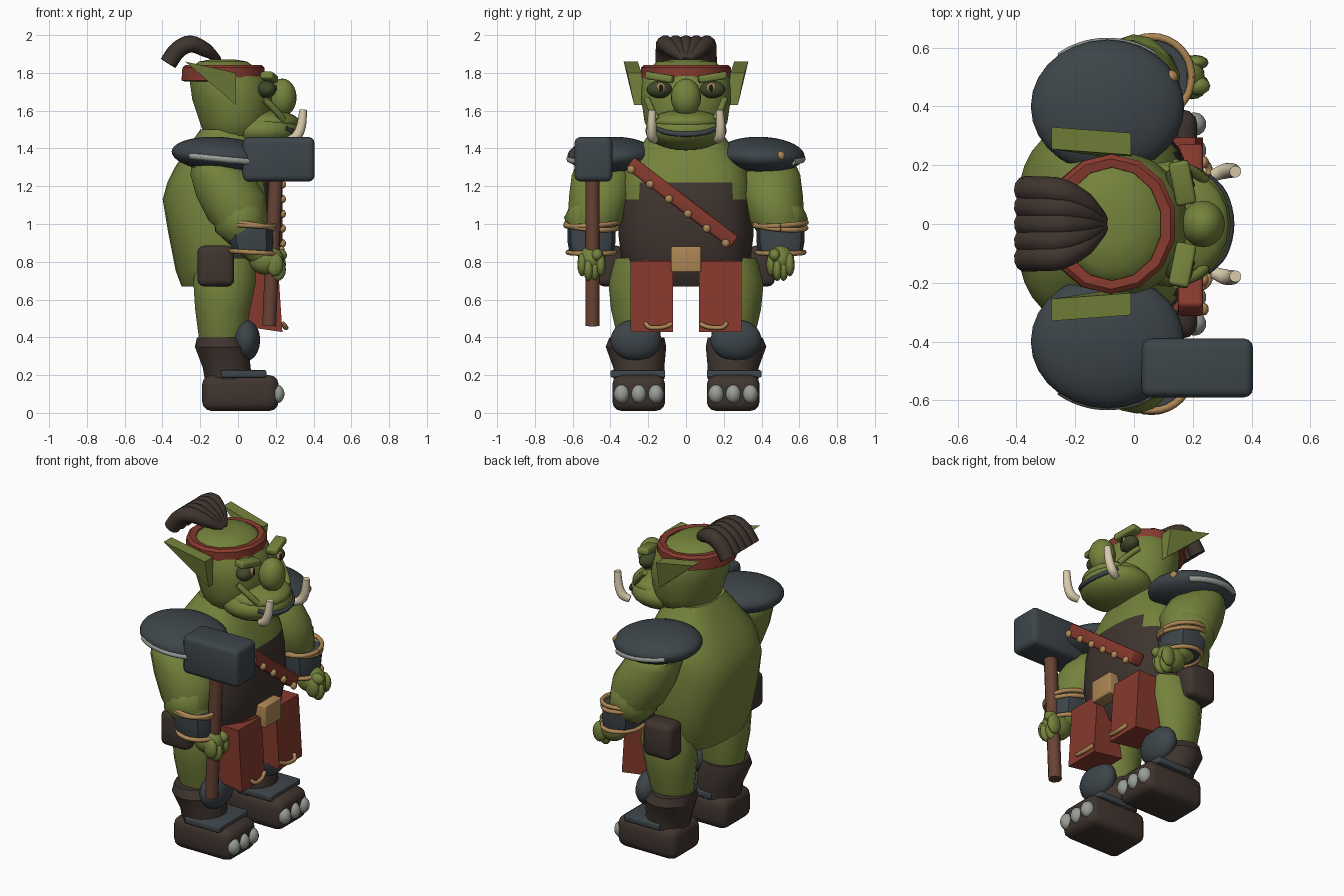
import bpy, bmesh, math
from mathutils import Vector, Matrix, Euler

if "Cube" in bpy.data.objects:
    bpy.data.objects.remove(bpy.data.objects["Cube"])

COLORS = {
    "green skin": (0.175, 0.225, 0.045), "dark socket": (0.05, 0.065, 0.022),
    "dark leather": (0.05, 0.035, 0.028), "red cloth": (0.24, 0.042, 0.027),
    "slate metal": (0.047, 0.06, 0.068), "pale grey": (0.32, 0.34, 0.31),
    "gold rope": (0.42, 0.24, 0.09), "ivory": (0.70, 0.60, 0.42),
    "wood": (0.14, 0.055, 0.034), "black": (0.01, 0.01, 0.01)}
MATS = {}
for n, c in COLORS.items():
    MATS[n] = bpy.data.materials.new(n)
    MATS[n].diffuse_color = (*c, 1)
G, SOCK, LEA, RED, SLATE, GREY, GOLD, IVORY, WOOD, BLACK = COLORS


def finish(name, bm, mat, angle=35, bevel=0):
    if bevel:
        bmesh.ops.bevel(bm, geom=bm.edges[:], offset=bevel, segments=3, profile=0.5, affect='EDGES')
    bmesh.ops.recalc_face_normals(bm, faces=bm.faces[:])
    me = bpy.data.meshes.new(name)
    bm.to_mesh(me)
    bm.free()
    me.materials.append(MATS[mat])
    me.shade_smooth()
    me.set_sharp_from_angle(angle=math.radians(angle))
    ob = bpy.data.objects.new(name, me)
    bpy.context.collection.objects.link(ob)
    return ob


def skin(name, rings, mat, angle=35):
    bm = bmesh.new()
    vs = [[bm.verts.new(p) for p in r] for r in rings]
    n = len(vs[0])
    for a, b in zip(vs, vs[1:]):
        for i in range(n):
            bm.faces.new((a[i], a[(i + 1) % n], b[(i + 1) % n], b[i]))
    bm.faces.new(vs[0])
    bm.faces.new(vs[-1])
    return finish(name, bm, mat, angle)


def loft(name, rows, mat, n=24, power=1.0, angle=35):
    """Rows are (z, back x, front x, y centre, y radius)."""
    rings = []
    for z, x0, x1, cy, ry in rows:
        ring = []
        for i in range(n):
            a = 2 * math.pi * (i + 0.5) / n
            c, s = math.cos(a), math.sin(a)
            c, s = (math.copysign(abs(v) ** power, v) for v in (c, s))
            ring.append(((x0 + x1) / 2 + c * (x1 - x0) / 2, cy + s * ry, z))
        rings.append(ring)
    return skin(name, rings, mat, angle)


def tube(name, pts, radii, mat, n=12, sub=4):
    """Round tube along a smoothed path with a radius at each point."""
    P = [Vector(p) for p in pts]
    if not isinstance(radii, (list, tuple)):
        radii = [radii] * len(P)
    path = []
    for i in range(len(P) - 1):
        a, b, c, d = P[max(i - 1, 0)], P[i], P[i + 1], P[min(i + 2, len(P) - 1)]
        for k in range(sub):
            t = k / sub
            p = 0.5 * (2 * b + (c - a) * t + (2 * a - 5 * b + 4 * c - d) * t * t + (3 * b - a - 3 * c + d) * t ** 3)
            path.append((p, radii[i] * (1 - t) + radii[i + 1] * t))
    path.append((P[-1], radii[-1]))
    rings, side = [], None
    for i, (p, r) in enumerate(path):
        d = (path[min(i + 1, len(path) - 1)][0] - path[max(i - 1, 0)][0]).normalized()
        side = (side or d.orthogonal())
        side = (side - d * side.dot(d)).normalized()
        up = d.cross(side)
        rings.append([p + r * (math.cos(2 * math.pi * k / n) * side + math.sin(2 * math.pi * k / n) * up)
                      for k in range(n)])
    return skin(name, rings, mat, 60)


def xform(loc, size, rot):
    return Matrix.LocRotScale(Vector(loc), Euler(rot), Vector(size))


def ball(name, loc, size, mat, rot=(0, 0, 0), n=20):
    bm = bmesh.new()
    bmesh.ops.create_uvsphere(bm, u_segments=n, v_segments=n * 2 // 3, radius=1, matrix=xform(loc, size, rot))
    return finish(name, bm, mat, 60)


def box(name, lo, hi, mat, bevel=0, rot=(0, 0, 0)):
    lo, hi = Vector(lo), Vector(hi)
    bm = bmesh.new()
    bmesh.ops.create_cube(bm, size=1, matrix=xform((lo + hi) / 2, hi - lo, rot))
    return finish(name, bm, mat, 35, bevel)


def yb(s, a, b):
    return (min(s * a, s * b), max(s * a, s * b))


def rope(name, loc, rx, ry, r, tilt, roll=0):
    rot = Euler((roll, tilt, 0)).to_matrix()
    pts = [Vector(loc) + rot @ Vector((rx * math.cos(a), ry * math.sin(a), 0))
           for a in [2 * math.pi * i / 16 for i in range(17)]]
    tube(name, pts, r, GOLD, 8, 2)


# Torso with leather vest on the lower front
torso = loft("torso", [(.67, -.30, .12, 0, .29), (.75, -.33, .17, 0, .335), (.95, -.37, .205, 0, .36),
                       (1.13, -.40, .20, 0, .35), (1.22, -.375, .18, 0, .345), (1.30, -.335, .15, 0, .325),
                       (1.40, -.27, .11, 0, .25), (1.50, -.20, .06, 0, .18)], G, 32, .75)
torso.data.materials.append(MATS[LEA])
for f in torso.data.polygons:
    if f.center.x > -.08 and f.center.z < 1.22 and f.normal.z > -.9 and (f.center.z < 1.13 or abs(f.center.y) < .26):
        f.material_index = 1

# Head, headband, muzzle and nose
loft("head", [(1.43, -.15, .10, 0, .14), (1.47, -.18, .14, 0, .19), (1.54, -.205, .17, 0, .222),
              (1.66, -.245, .185, 0, .24), (1.77, -.26, .155, 0, .235), (1.825, -.25, .10, 0, .197),
              (1.86, -.21, .05, 0, .155), (1.872, -.14, -.02, 0, .07)], G, 20)
loft("headband", [(1.755, -.29, .13, 0, .22), (1.76, -.305, .145, 0, .238), (1.828, -.30, .145, 0, .238),
                  (1.842, -.285, .13, 0, .222), (1.838, -.245, .095, 0, .193), (1.80, -.24, .09, 0, .19)], RED, 14)
ball("muzzle", (.13, 0, 1.495), (.20, .215, .105), G, n=24)
ball("upper_lip", (.15, 0, 1.54), (.175, .19, .065), G)
ball("nose", (.235, 0, 1.67), (.075, .08, .1), G)
tube("mouth", [(.25, -.16, 1.508), (.305, -.10, 1.484), (.328, 0, 1.475), (.305, .10, 1.484), (.25, .16, 1.508)],
     .014, SLATE, 8)

# Swept topknot strands
for i in range(-2, 3):
    y = i * .055
    tube("hair_strand", [(-.10, y * .1, 1.87), (-.17, y * .65, 1.92), (-.25, y, 1.953), (-.32, y * 1.05, 1.92),
                         (-.37, y * 1.07, 1.85)], [.014, .038, .046, .046, .046], LEA, 12)

for s in (1, -1):
    # Ears
    bm = bmesh.new()
    tri = [(-.28, 1.86, .255, .33), (-.01, 1.80, .235, .31), (-.01, 1.63, .215, .275)]
    a, b = ([bm.verts.new((t[0], s * t[k], t[1])) for t in tri] for k in (2, 3))
    bm.faces.new(a)
    bm.faces.new(b)
    for i in range(3):
        bm.faces.new((a[i], a[(i + 1) % 3], b[(i + 1) % 3], b[i]))
    finish("ear", bm, G)

    # Eyes, brows, cheek folds and tusks
    ball("eye_socket", (.15, s * .14, 1.712), (.05, .07, .046), SOCK, (0, 0, -s * .25))
    ball("iris", (.183, s * .135, 1.72), (.021, .027, .027), GOLD)
    ball("pupil", (.199, s * .133, 1.72), (.008, .012, .018), BLACK)
    box("brow", (.13, s * .14 - .075, 1.757), (.20, s * .14 + .075, 1.797), G, .012, (s * .16, 0, s * .2))
    tube("cheek_fold", [(.14, s * .205, 1.66), (.20, s * .18, 1.60), (.24, s * .15, 1.55)], .018, G, 8)
    tube("tusk", [(.27, s * .165, 1.445), (.31, s * .18, 1.465), (.335, s * .182, 1.52), (.345, s * .178, 1.605)],
         [.02, .027, .025, .02], IVORY, 12)

    # Shoulder plate with rim and stud
    ball("shoulder_plate", (-.09, s * .40, 1.367), (.262, .228, .093), SLATE, (-s * .04, .07, 0), 28)
    rim = [math.radians(d) for d in range(50, 137, 8)]
    tube("shoulder_rim", [(-.09 + .25 * math.cos(t), s * (.40 + .216 * math.sin(t)), 1.345 - .025 * math.cos(t))
                          for t in rim], .018, GREY, 8, 2)
    ball("shoulder_stud", (.125, s * .50, 1.36), (.026, .025, .025), GOLD, n=10)

    # Arms
    c = s * .5
    loft("upper_arm", [(1.36, -.19, -.02, s * .42, .12), (1.30, -.25, .02, s * .44, .15),
                       (1.26, -.255, .08, s * .445, .163),
                       (1.15, -.225, .15, s * .455, .167), (1.02, -.16, .16, s * .48, .15),
                       (.92, -.05, .12, s * .50, .10)], G, 16)
    tube("forearm", [(-.04, c, 1.12), (.005, c, 1.03), (.075, c, .91), (.14, c, .82)],
         [.09, .146, .098, .065], G, 14, 2)
    loft("bracer", [(.855, -.03, .185, c, .118), (.91, -.05, .19, c, .128), (.985, -.05, .185, c, .128)],
         SLATE, 10, .75)
    rope("arm_rope", (.06, c, 1.0), .137, .138, .013, .06, .06)
    rope("arm_rope", (.06, c, .99), .135, .136, .013, .14, -.08)
    rope("arm_rope", (.08, c, .85), .118, .125, .013, .06)

    # Hands
    ball("palm", (.15, c, .81), (.092, .073, .08), G)
    for k in range(4):
        ball("finger", (.195 + .014 * (k % 2), c + (k - 1.5) * .033, .785 - .025 * (k in (1, 2))),
             (.045, .026, .062), G, n=12)
    ball("thumb", (.215, c - s * .03, .835), (.045, .032, .035), G, n=12)

    # Legs, boots and knee guards
    loft("thigh", [(.36, -.20, .04, s * .25, .105), (.40, -.21, .05, s * .25, .115), (.55, -.23, .07, s * .26, .14),
                   (.70, -.24, .10, s * .26, .155), (.82, -.22, .10, s * .24, .14)], G, 16)
    loft("boot_shaft", [(.18, -.18, .08, s * .25, .135), (.24, -.19, .07, s * .25, .135),
                        (.35, -.232, .06, s * .265, .16), (.40, -.22, .02, s * .26, .145)], LEA, 14)
    y0, y1 = yb(s, .11, .39)
    box("boot_foot", (-.19, y0, .01), (.215, y1, .20), LEA, .05)
    y0, y1 = yb(s, .11, .40)
    box("ankle_plate", (-.09, y0, .188), (.15, y1, .226), SLATE, .008)
    ball("knee_guard", (.042, s * .265, .385), (.075, .135, .11), SLATE)
    for y in (.16, .25, .34):
        ball("toenail", (.205, s * y, .10), (.042, .041, .05), GREY, n=14)

    # Hip pouch
    y0, y1 = yb(s, .33, .47)
    box("hip_pouch", (-.215, y0, .67), (-.02, y1, .885), LEA, .035)

    # Hanging cloth panel with cord
    y0, y1 = yb(s, .07, .295)
    panel = box("cloth_panel", (.03, y0, .428), (.235, y1, .805), RED)
    for v in panel.data.vertices:
        if v.co.z > .6:
            v.co.x = .21 if v.co.x > .1 else .09
        elif v.co.x < .1:
            v.co.z += .03
    tube("cloth_cord", [(.235, s * .075, .472), (.25, s * .12, .454), (.255, s * .19, .452), (.235, s * .215, .475)],
         .012, GOLD, 8)

# Belt, buckle and studded chest strap
loft("belt", [(.76, -.2, .19, 0, .27), (.81, -.2, .20, 0, .28)], RED, 24, .75)
box("buckle", (.15, -.08, .745), (.245, .08, .88), GOLD, .008)
box("chest_strap", (.15, -.368, 1.075), (.235, .327, 1.15), RED, .014, (-.655, 0, 0))
for i in range(6):
    ball("strap_stud", (.237, -.29 + .1 * i, 1.288 - .078 * i), (.018, .022, .022), GOLD, n=10)

# Hammer
tube("hammer_handle", [(.165, -.495, .46), (.20, -.495, 1.26)], .038, WOOD, 12, 1)
box("hammer_head", (.025, -.59, 1.225), (.405, -.39, 1.46), SLATE, .03)

for m in bpy.data.materials:
    if m.users and not m.is_grease_pencil:
        m.use_nodes = True
        m.node_tree.nodes["Principled BSDF"].inputs["Base Color"].default_value = m.diffuse_color
